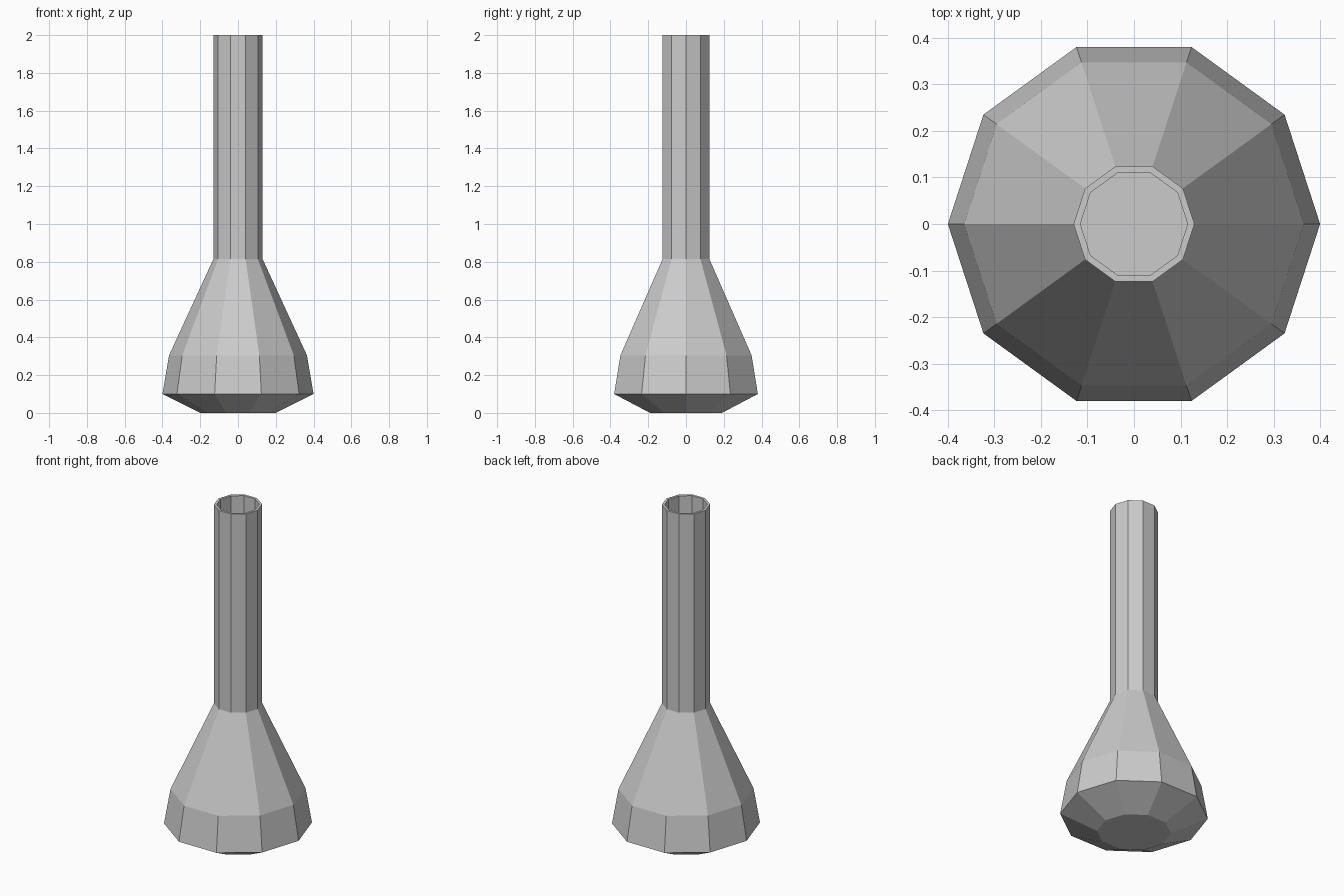
import bpy, bmesh
from math import cos, sin, pi

if "Cube" in bpy.data.objects:
    bpy.data.objects.remove(bpy.data.objects["Cube"])

SIDES = 10
# Outer profile as (radius, height), foot to rim
PROFILE = [(0.20, 0.0), (0.40, 0.10), (0.365, 0.305), (0.13, 0.815), (0.13, 2.0)]

bm = bmesh.new()
rings = [[bm.verts.new((r * cos(2 * pi * i / SIDES), r * sin(2 * pi * i / SIDES), z))
          for i in range(SIDES)] for r, z in PROFILE]

# Flat foot and faceted outer wall, open at the rim
bm.faces.new(rings[0][::-1])
for low, high in zip(rings, rings[1:]):
    for i in range(SIDES):
        j = (i + 1) % SIDES
        bm.faces.new((low[i], low[j], high[j], high[i]))

mesh = bpy.data.meshes.new("vase")
bm.to_mesh(mesh)
bm.free()
vase = bpy.data.objects.new("vase", mesh)
bpy.context.collection.objects.link(vase)

# Thin wall, grown inward to make the hollow and the rim
wall = vase.modifiers.new("wall", 'SOLIDIFY')
wall.thickness = 0.014
wall.offset = -1
wall.use_even_offset = True
